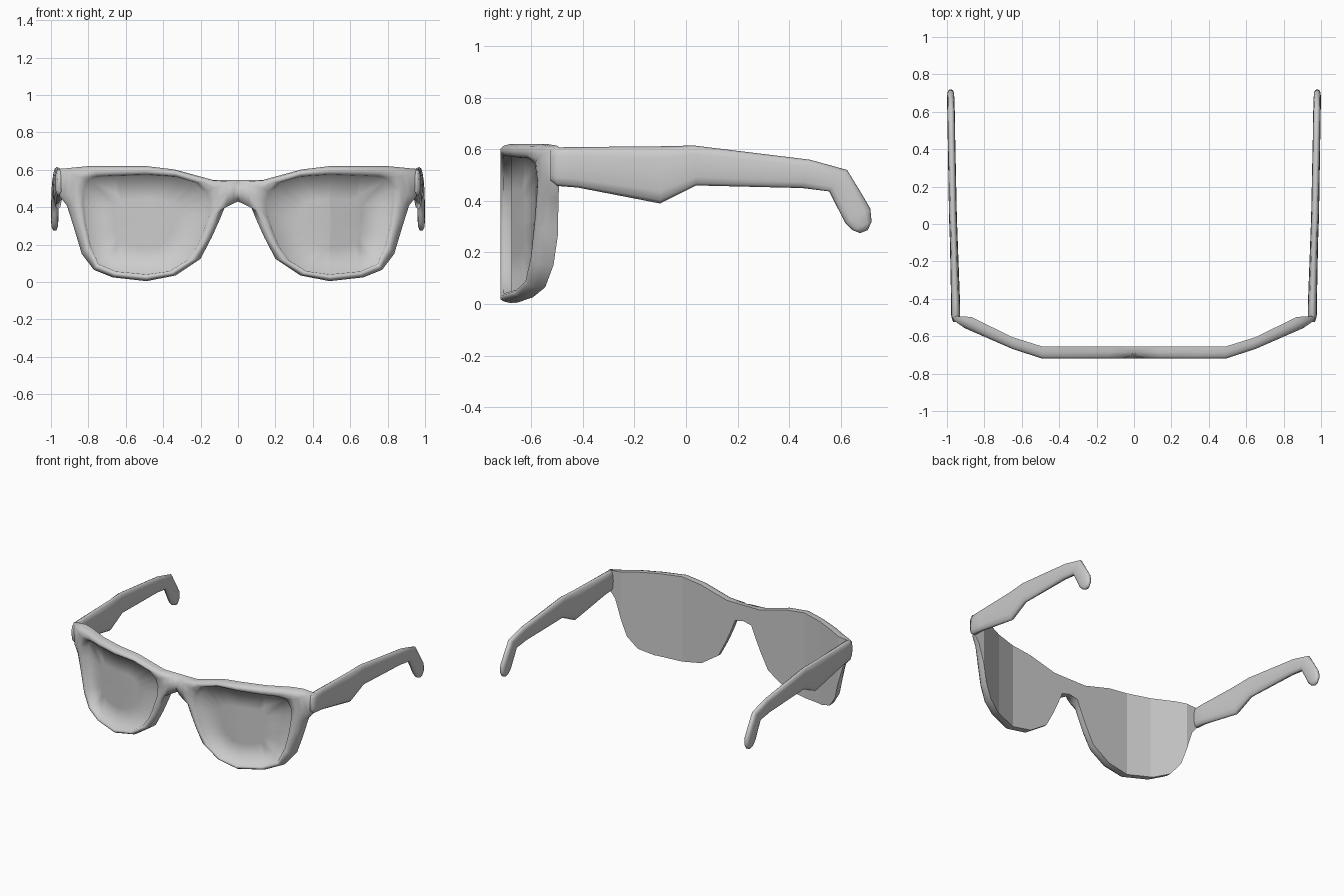
import bpy, bmesh, math
from mathutils import Vector

if "Cube" in bpy.data.objects:
    bpy.data.objects.remove(bpy.data.objects["Cube"])

grey = bpy.data.materials.new("plain_grey")
grey.diffuse_color = (0.6, 0.6, 0.6, 1)
grey.use_nodes = True
grey.node_tree.nodes["Principled BSDF"].inputs["Base Color"].default_value = grey.diffuse_color


def interp(x, table):
    for (x0, y0), (x1, y1) in zip(table, table[1:]):
        if x <= x1:
            break
    return y0 + (y1 - y0) * (x - x0) / (x1 - x0)


def finish(bm, name):
    me = bpy.data.meshes.new(name)
    bm.to_mesh(me)
    bm.free()
    me.materials.append(grey)
    ob = bpy.data.objects.new(name, me)
    bpy.context.collection.objects.link(ob)
    mod = ob.modifiers.new("mirror", 'MIRROR')
    mod.use_axis = (True, False, False)
    mod.merge_threshold = 0.0005
    return ob


# Wraparound front: back and front surfaces as y over x
BACK = [(0, -.655), (.49, -.655), (.65, -.605), (.87, -.497), (1, -.49)]
FRONT = [(0, -.72), (.49, -.72), (.65, -.668), (.87, -.572), (1, -.515)]

# Outer outline and lens opening (x, z), paired around one lens
OUTER = [(0, .545), (0, .49), (0, .43), (.065, .415), (.095, .34), (.14, .24),
         (.2, .125), (.335, .035), (.49, .005), (.67, .025), (.77, .065),
         (.835, .15), (.88, .30), (.915, .41), (.955, .46), (.965, .604),
         (.8, .62), (.49, .62), (.34, .602), (.13, .545)]
INNER = [(.185, .48), (.165, .43), (.167, .37), (.18, .31), (.2, .25), (.23, .18),
         (.28, .115), (.37, .06), (.49, .045), (.65, .06), (.745, .1),
         (.785, .2), (.81, .32), (.82, .42), (.815, .49), (.785, .54),
         (.74, .56), (.49, .57), (.33, .56), (.23, .53)]
# Rim cross-section: position from outer to inner edge, depth from the back
RIM = [(0, 0), (0, .45), (.12, .8), (.35, 1), (.65, 1), (.9, .8), (1, .35)]
LENS_CENTRE = Vector((.5, .32))


def build_front():
    bm = bmesh.new()
    n = len(OUTER)
    rings = []
    for k, (t, d) in enumerate(RIM):
        ring = []
        for i, (o, q) in enumerate(zip(OUTER, INNER)):
            p = Vector(o).lerp(Vector(q), t)
            depth = 1 if i == 1 and 0 < k < 5 else d   # full depth across the bridge
            ring.append(bm.verts.new((p.x, depth, p.y)))
        rings.append(ring)
    # Lens as a ring and a centre fan, recessed inside the rim
    mid = []
    for q in INNER:
        p = Vector(q).lerp(LENS_CENTRE, .5)
        mid.append(bm.verts.new((p.x, .35, p.y)))
    rings.append(mid)
    centre = bm.verts.new((LENS_CENTRE.x, .35, LENS_CENTRE.y))
    for a, b in zip(rings, rings[1:]):
        for i in range(n):
            j = (i + 1) % n
            quad = (a[i], a[j], b[j], b[i])
            if all(v.co.x < 1e-6 for v in quad):
                continue                               # open seam at the bridge
            bm.faces.new(quad)
    for i in range(n):
        bm.faces.new((mid[i], mid[(i + 1) % n], centre))
    # Flat back sheet
    bm.faces.new(rings[0][::-1])
    bmesh.ops.recalc_face_normals(bm, faces=bm.faces)
    # Cut at the fold lines, then bend
    for x in (.49, .65, .87):
        bmesh.ops.bisect_plane(bm, geom=bm.verts[:] + bm.edges[:] + bm.faces[:],
                               dist=1e-4, plane_co=(x, 0, 0), plane_no=(1, 0, 0))
    for f in bm.faces:
        f.smooth = any(v.co.y > 1e-5 for v in f.verts)
    for v in bm.verts:
        b, f = interp(v.co.x, BACK), interp(v.co.x, FRONT)
        v.co.y = b + (f - b) * v.co.y
    bmesh.ops.recalc_face_normals(bm, faces=bm.faces)
    # Make sure the lens side faces forward
    front = max(bm.faces, key=lambda f: -f.calc_center_median().y)
    if front.normal.y > 0:
        bmesh.ops.reverse_faces(bm, faces=bm.faces)
    return finish(bm, "front_frame_and_lenses")


# Temple stations: top (y, z), bottom (y, z), centre x, half thickness
STATIONS = [((-.525, .595), (-.525, .48), .953, .014),
            ((-.49, .608), (-.50, .458), .953, .024),
            ((-.42, .609), (-.42, .452), .954, .024),
            ((-.1, .612), (-.1, .39), .963, .021),
            ((.03, .615), (.04, .46), .968, .021),
            ((.48, .56), (.45, .45), .976, .02),
            ((.625, .52), (.555, .437), .978, .02),
            ((.68, .43), (.592, .365), .979, .02),
            ((.715, .37), (.617, .315), .98, .02),
            ((.72, .32), (.645, .287), .98, .018),
            ((.705, .287), (.675, .275), .98, .01)]


def build_temples():
    bm = bmesh.new()
    sides = 12
    rings = []
    for top, bot, xc, hw in STATIONS:
        top, bot = Vector(top), Vector(bot)
        c, h = (top + bot) / 2, (top - bot) / 2
        ring = []
        for s in range(sides):
            a = 2 * math.pi * s / sides
            u = math.copysign(abs(math.cos(a)) ** .7, math.cos(a))
            w = math.copysign(abs(math.sin(a)) ** .8, math.sin(a))
            p = c + h * w
            ring.append(bm.verts.new((xc + hw * u, p.x, p.y)))
        rings.append(ring)
    for a, b in zip(rings, rings[1:]):
        for i in range(sides):
            j = (i + 1) % sides
            bm.faces.new((a[i], a[j], b[j], b[i]))
    bm.faces.new(rings[0][::-1])
    bm.faces.new(rings[-1])
    bmesh.ops.recalc_face_normals(bm, faces=bm.faces)
    for f in bm.faces:
        f.smooth = True
    return finish(bm, "temples")


build_front()
build_temples()
